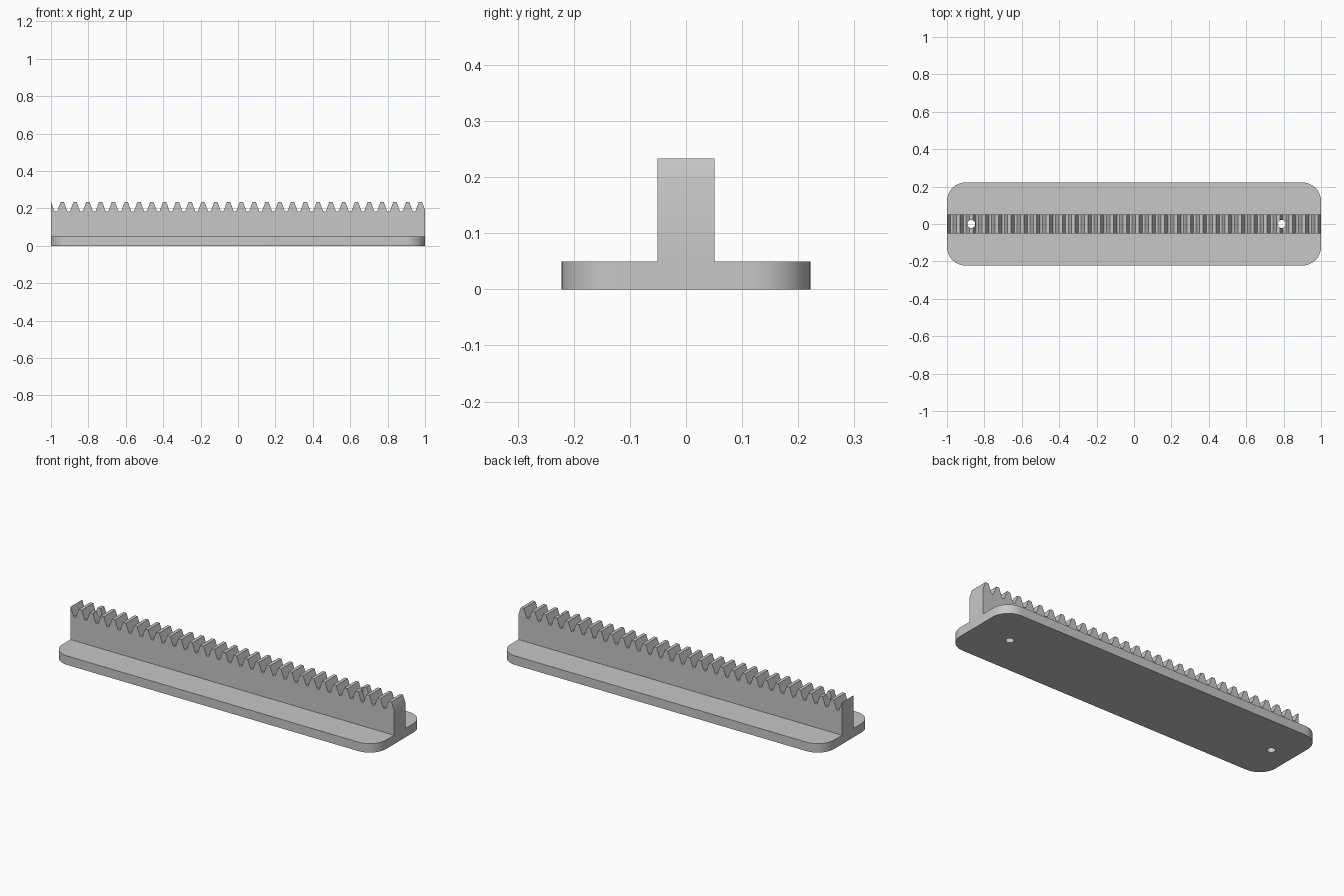
import bpy
import bmesh
import math
from mathutils import Matrix

cube = bpy.data.objects.get("Cube")
if cube:
    bpy.data.objects.remove(cube, do_unlink=True)

# Dimensions
BASE_Y, BASE_Z, CORNER = 0.222, 0.05, 0.1
WALL_Y, ROOT_Z, TIP_Z = 0.051, 0.183, 0.233
PITCH, FIRST_TOOTH = 0.0684, -1.008
TIP_HALF = 0.0092
FLANK = math.tan(math.radians(20))
ROOT_HALF = TIP_HALF + (TIP_Z - ROOT_Z) * FLANK
HOLES, HOLE_R = (-0.87, 0.79), 0.021

grey = bpy.data.materials.new("plain grey")
grey.use_nodes = True
colour = (0.57, 0.57, 0.57, 1)
grey.diffuse_color = colour
grey.node_tree.nodes["Principled BSDF"].inputs["Base Color"].default_value = colour


def make_object(name, bm):
    bmesh.ops.recalc_face_normals(bm, faces=bm.faces)
    mesh = bpy.data.meshes.new(name)
    bm.to_mesh(mesh)
    bm.free()
    mesh.materials.append(grey)
    obj = bpy.data.objects.new(name, mesh)
    bpy.context.collection.objects.link(obj)
    return obj


def extrude_outline(name, points, direction):
    bm = bmesh.new()
    face = bm.faces.new([bm.verts.new(p) for p in points])
    new = bmesh.ops.extrude_face_region(bm, geom=[face], use_keep_orig=True)["geom"]
    moved = [v for v in new if isinstance(v, bmesh.types.BMVert)]
    bmesh.ops.translate(bm, verts=moved, vec=direction)
    return make_object(name, bm)


# Base plate with rounded corners
outline = []
for corner, (sx, sy) in enumerate(((1, 1), (-1, 1), (-1, -1), (1, -1))):
    for step in range(13):
        a = math.pi / 2 * (corner + step / 12)
        outline.append((sx * (1 - CORNER) + CORNER * math.cos(a),
                        sy * (BASE_Y - CORNER) + CORNER * math.sin(a), 0))
base = extrude_outline("base_plate", outline, (0, 0, BASE_Z))

# Toothed wall: straight-flanked tooth line clipped at both ends
line = []
for k in range(31):
    c = FIRST_TOOTH + k * PITCH
    line += [(c - ROOT_HALF, ROOT_Z), (c - TIP_HALF, TIP_Z),
             (c + TIP_HALF, TIP_Z), (c + ROOT_HALF, ROOT_Z)]


def height_at(x):
    for (x0, z0), (x1, z1) in zip(line, line[1:]):
        if x0 <= x <= x1:
            return z0 + (z1 - z0) * (x - x0) / (x1 - x0)


top = [(-1, height_at(-1))] + [p for p in line if -1 < p[0] < 1] + [(1, height_at(1))]
profile = [(-1, BASE_Z)] + top + [(1, BASE_Z)]
wall = extrude_outline("toothed_wall", [(x, -WALL_Y, z) for x, z in profile],
                       (0, 2 * WALL_Y, 0))

# Vertical screw holes through the wall and base
bm = bmesh.new()
for x in HOLES:
    bmesh.ops.create_cone(bm, cap_ends=True, segments=32, radius1=HOLE_R,
                          radius2=HOLE_R, depth=1,
                          matrix=Matrix.Translation((x, 0, 0.1)))
cutter = make_object("hole_cutter", bm)
cutter.hide_render = True

for obj in (base, wall):
    bpy.ops.object.select_all(action="DESELECT")
    obj.select_set(True)
    bpy.context.view_layer.objects.active = obj
    cut = obj.modifiers.new("holes", "BOOLEAN")
    cut.operation = "DIFFERENCE"
    cut.solver = "EXACT"
    cut.object = cutter
    bpy.ops.object.modifier_apply(modifier=cut.name)
    bpy.ops.object.shade_smooth_by_angle(angle=math.radians(25))

bpy.data.objects.remove(cutter, do_unlink=True)
